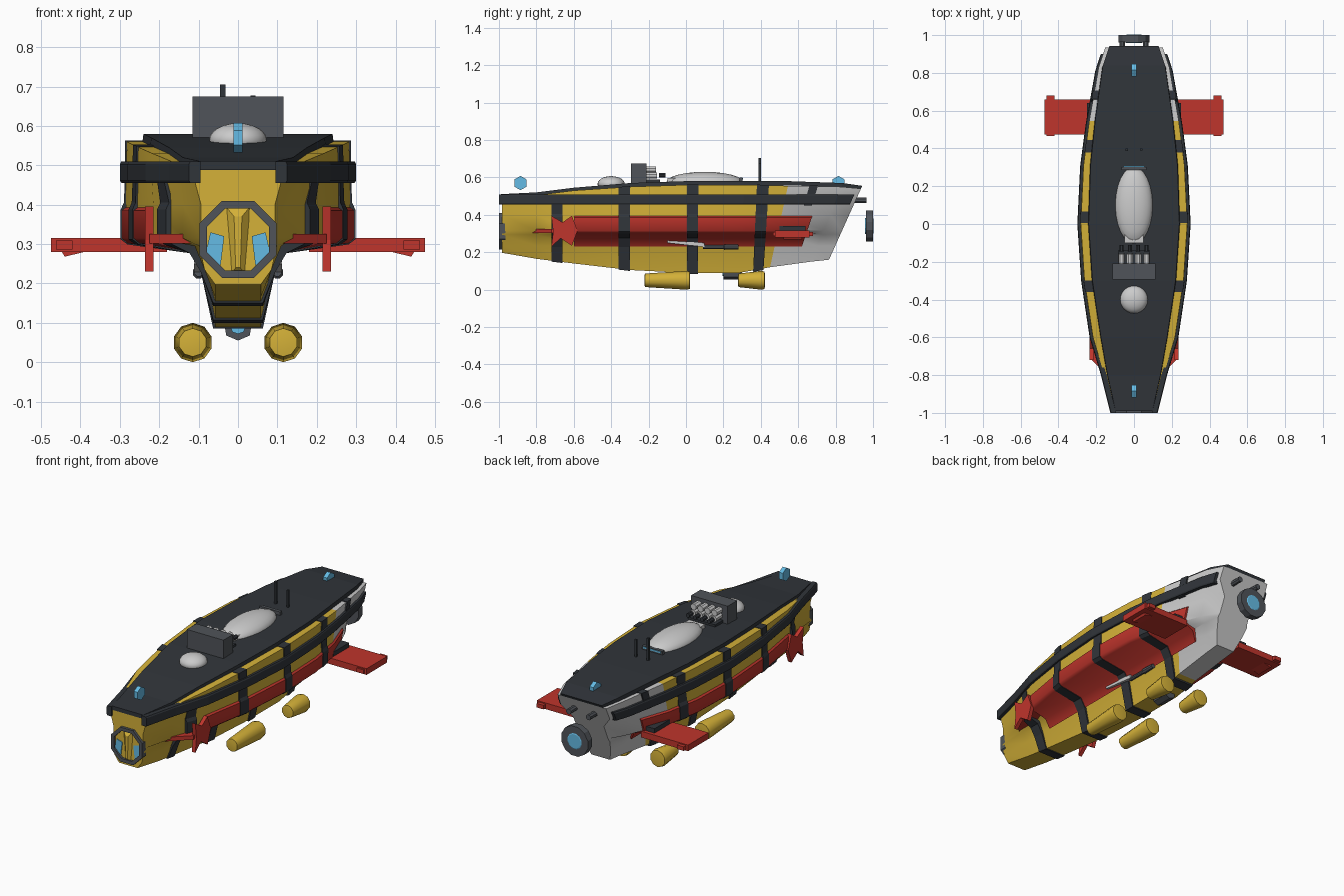
import bpy, bmesh
from math import sin, cos, pi, tau

if "Cube" in bpy.data.objects:
    bpy.data.objects.remove(bpy.data.objects["Cube"])

COL = {"yellow": (.66, .44, .04), "red": (.52, .035, .025), "dark": (.03, .035, .042),
       "steel": (.08, .088, .10), "white": (.78, .79, .80), "blue": (.13, .50, .78)}
MAT = {}
for k, c in COL.items():
    MAT[k] = bpy.data.materials.new(k)
    MAT[k].diffuse_color = (*c, 1)


def finish(name, bm, mat, smooth=False):
    bmesh.ops.recalc_face_normals(bm, faces=bm.faces)
    me = bpy.data.meshes.new(name)
    bm.to_mesh(me)
    bm.free()
    me.materials.append(MAT[mat])
    ob = bpy.data.objects.new(name, me)
    bpy.context.collection.objects.link(ob)
    if smooth:
        bpy.context.view_layer.objects.active = ob
        ob.select_set(True)
        bpy.ops.object.shade_smooth_by_angle(angle=0.9)
        ob.select_set(False)
    return ob


def skin(name, rings, mat, smooth=False, mirror=False):
    """Closed skin over a row of rings, optionally copied across x = 0."""
    bm = bmesh.new()
    for s in ((1, -1) if mirror else (1,)):
        vs = [[bm.verts.new((s * x, y, z)) for x, y, z in r] for r in rings]
        n = len(vs[0])
        for a, b in zip(vs, vs[1:]):
            for i in range(n):
                j = (i + 1) % n
                bm.faces.new((a[i], a[j], b[j], b[i]))
        bm.faces.new(vs[0])
        bm.faces.new(vs[-1])
    return finish(name, bm, mat, smooth)


def prism(name, pts, axis, a, b, mat, mirror=False):
    """Extrude a 2D outline along x (pts y,z), y (pts x,z) or z (pts x,y)."""
    put = {"x": lambda p, t: (t, *p), "y": lambda p, t: (p[0], t, p[1]), "z": lambda p, t: (*p, t)}[axis]
    return skin(name, [[put(p, t) for p in pts] for t in (a, b)], mat, mirror=mirror)


def box(name, x, y, z, mat, mirror=False):
    return prism(name, [(x[0], y[0]), (x[1], y[0]), (x[1], y[1]), (x[0], y[1])], "z", *z, mat, mirror)


def lathe(name, x, z, prof, n, mat, smooth=False, mirror=False):
    """Turned part along y; prof is (y, radius)."""
    rings = [[(x + r * cos(tau * (i + .5) / n), y, z + r * sin(tau * (i + .5) / n)) for i in range(n)]
             for y, r in prof]
    return skin(name, rings, mat, smooth, mirror)


# Hull stations: y, deck half width, rail half width, chine half width, hull top, deck top, keel bottom, shear
ST = [(-1.0, .095, .125, .10, .50, .51, .20, 0), (-.8, .14, .175, .15, .505, .52, .165, 0),
      (-.6, .175, .235, .225, .53, .545, .14, 0), (-.3, .22, .28, .275, .55, .57, .105, 0),
      (0, .24, .30, .295, .56, .58, .09, 0), (.3, .23, .285, .285, .56, .58, .09, .05),
      (.5, .205, .255, .25, .555, .58, .12, .22), (.75, .165, .205, .16, .55, .57, .15, .4),
      (.85, .13, .17, .105, .54, .555, .16, .45)]


def station(y):
    for a, b in zip(ST, ST[1:]):
        if y <= b[0]:
            t = (y - a[0]) / (b[0] - a[0])
            return [p + (q - p) * t for p, q in zip(a, b)]
    return list(ST[-1])


def loft(name, y0, y1, section, mat, symmetric=True, shear=1, smooth=True):
    """Skin a half section along the hull between y0 and y1."""
    ys = [y0] + [s[0] for s in ST if y0 < s[0] < y1] + [y1]
    rings = []
    for y in ys:
        s = station(y)
        half = section(s)
        pts = half + [(-x, z) for x, z in reversed(half)] if symmetric else half
        rings.append([(x, y + shear * s[7] * (z - .35), z) for x, z in pts])
    return skin(name, rings, mat, smooth, not symmetric)


def hull_half(s):
    _, wd, w, wc, zt, zd, zb, k = s
    e = min(.11, wc - .005)
    return [(w - .018, zt), (w - .016, .47), (wc - .01, .40), (wc - .01, .315), (e, .295),
            (min(.085, e), .235), (.058, zb)]


def rib_half(top):
    def f(s):
        _, wd, w, wc, zt, zd, zb, k = s
        e = min(.11, wc - .005)
        t = zt + .003 if top else .46
        return [(w - .013, t), (w - .012, .457), (wc - .005, .405), (wc + .003, .388), (wc + .003, .312),
                (wc - .014, .299), (e + .013, .277), (.094, .228), (.063, zb - .005)]
    return f


def red_half(s):
    w, e = s[3], min(.11, s[3] - .005)
    return [(w - .02, .40), (w, .385), (w, .315), (w - .015, .302), (e + .01, .28), (.09, .23), (.06, .26)]


# Hull, deck, belt and ribs
loft("bow_hull", -.985, .5, hull_half, "yellow")
loft("stern_hull", .5, .85, hull_half, "white")
loft("deck", -.99, .85, lambda s: [(s[1], s[5]), (s[1] + .003, s[5] - .022)], "dark", smooth=False)
loft("side_belt", -1.0, .83, lambda s: [(s[2] - .03, .455), (s[2] - .004, .455), (s[2], .462), (s[2], .503),
                                        (s[2] - .004, .51), (s[2] - .03, .51)], "dark", False, smooth=False)
loft("red_sponsons", -.6, .66, red_half, "red", False)
for y in (-.69, -.33, .035, .4):
    loft("hull_rib", y - .03, y + .03, rib_half(y > -.5), "dark", shear=.4, smooth=False)
loft("stern_rib", .60, .64, lambda s: [(s[2] - .05, s[4] + .004), (s[2] - .01, s[4] + .004), (s[2] - .01, .45),
                                       (s[2] - .05, .45)], "dark", False, smooth=False)

# Nose window: octagonal ring, blue panes
bm = bmesh.new()
vs = [[bm.verts.new((r * cos(pi / 8 + i * pi / 4), y, .312 + r * sin(pi / 8 + i * pi / 4))) for i in range(8)]
      for r, y in ((.106, -.965), (.106, -1), (.085, -1), (.085, -.965))]
for k in range(4):
    for i in range(8):
        j = (i + 1) % 8
        bm.faces.new((vs[k][i], vs[k][j], vs[(k + 1) % 4][j], vs[(k + 1) % 4][i]))
finish("nose_ring", bm, "steel")
prism("nose_pane", [(.035, .32), (.07, .33), (.08, .285), (.073, .25), (.045, .24)], "y", -.99, -.98, "blue", True)
skin("nose_pillar", [[(-.035, -.98, .40), (.035, -.98, .40), (.02, -.98, .22), (-.02, -.98, .22)],
                     [(-.01, -1, .37), (.01, -1, .37), (.006, -1, .24), (-.006, -1, .24)]], "yellow")

# Front fins with end plates
prism("front_fin", [(.09, -.84), (.12, -.82), (.225, -.72), (.225, -.60), (.12, -.60)], "z", .302, .325, "red", True)
prism("front_fin_plate", [(-.72, .395), (-.66, .36), (-.61, .395), (-.58, .315), (-.61, .235), (-.67, .275),
                          (-.72, .23), (-.71, .31)], "x", .214, .236, "red", True)

# Rear wings
box("rear_wing", (.18, .475), (.475, .66), (.28, .315), "red", True)
box("rear_wing_tip", (.42, .462), (.465, .68), (.286, .309), "red", True)
prism("wing_brace", [(.37, .285), (.45, .285), (.44, .268)], "y", .52, .62, "red", True)
box("wing_root", (.19, .25), (.50, .64), (.31, .34), "dark", True)

# Stern engine and exhausts
lathe("engine_ring", 0, .34, [(.962, .086), (1.0, .086)], 12, "steel")
lathe("engine_glow", 0, .34, [(.958, .045), (1.0, .045), (1.002, .04)], 12, "blue")
lathe("exhaust", .062, .478, [(.86, .016), (.965, .016)], 8, "steel", mirror=True)

# Under-slung pods and keel sensor
for y, l in ((-.22, .24), (.28, .14)):
    lathe("pod", .115, .05, [(y - .002, .02), (y, .036), (y + l - .02, .05), (y + l, .047), (y + l + .002, .03)],
          10, "yellow", True, True)
prism("keel_sensor", [(-.035, .1), (-.03, .068), (0, .055), (.03, .068), (.035, .1)], "y", .2, .3, "steel")
prism("sensor_lens", [(-.02, .095), (-.015, .077), (0, .072), (.015, .077), (.02, .095)], "y", .195, .21, "blue")

# Side guns on the lower hull
skin("gun_fairing", [[(.09, -.1, .262), (.112, -.1, .262), (.112, -.1, .25), (.09, -.1, .25)],
                     [(.085, .1, .25), (.112, .1, .25), (.112, .1, .228), (.085, .1, .228)]], "white", mirror=True)
lathe("side_gun", .1, .228, [(.09, .011), (.2, .011), (.205, .016), (.28, .013)], 8, "steel", mirror=True)


# Domes on the deck
def dome(name, loc, size):
    bm = bmesh.new()
    bmesh.ops.create_uvsphere(bm, u_segments=24, v_segments=12, radius=1)
    for v in bm.verts:
        v.co = [c * s + l for c, s, l in zip(v.co, size, loc)]
    finish(name, bm, "white", True)


dome("canopy", (0, .10, .575), (.10, .205, .055))
dome("small_dome", (0, -.40, .565), (.073, .073, .042))
box("canopy_tail", (-.05, .05), (-.10, -.02), (.57, .597), "white")
box("canopy_front_bar", (-.065, .065), (.285, .303), (.57, .60), "steel")
box("canopy_bar_light", (-.055, .055), (.287, .306), (.588, .597), "blue")

# Gun turret facing aft
box("turret_shield", (-.115, .115), (-.295, -.21), (.565, .675), "steel")
box("turret_base", (-.085, .085), (-.21, -.14), (.56, .588), "dark")
for x in (-.066, -.022, .022, .066):
    lathe("turret_barrel", x, .642, [(-.21, .018), (-.16, .018)], 8, "white")
    lathe("turret_barrel_low", x, .61, [(-.21, .017), (-.155, .017)], 8, "white")
    lathe("turret_muzzle", x, .612, [(-.145, .012), (-.11, .012)], 8, "dark")

# Masts and hexagonal beacons
box("tall_mast", (-.046, -.032), (.387, .401), (.57, .705), "dark")
box("short_mast", (.032, .044), (.388, .40), (.57, .677), "dark")
for y, z in ((-.885, .57), (.815, .57)):
    prism("beacon", [(y + .038 * sin(i * pi / 3), z + .038 * cos(i * pi / 3)) for i in range(6)],
          "x", -.012, .012, "blue")

for m in bpy.data.materials:
    if m.users and not m.is_grease_pencil:
        m.use_nodes = True
        m.node_tree.nodes["Principled BSDF"].inputs["Base Color"].default_value = m.diffuse_color
